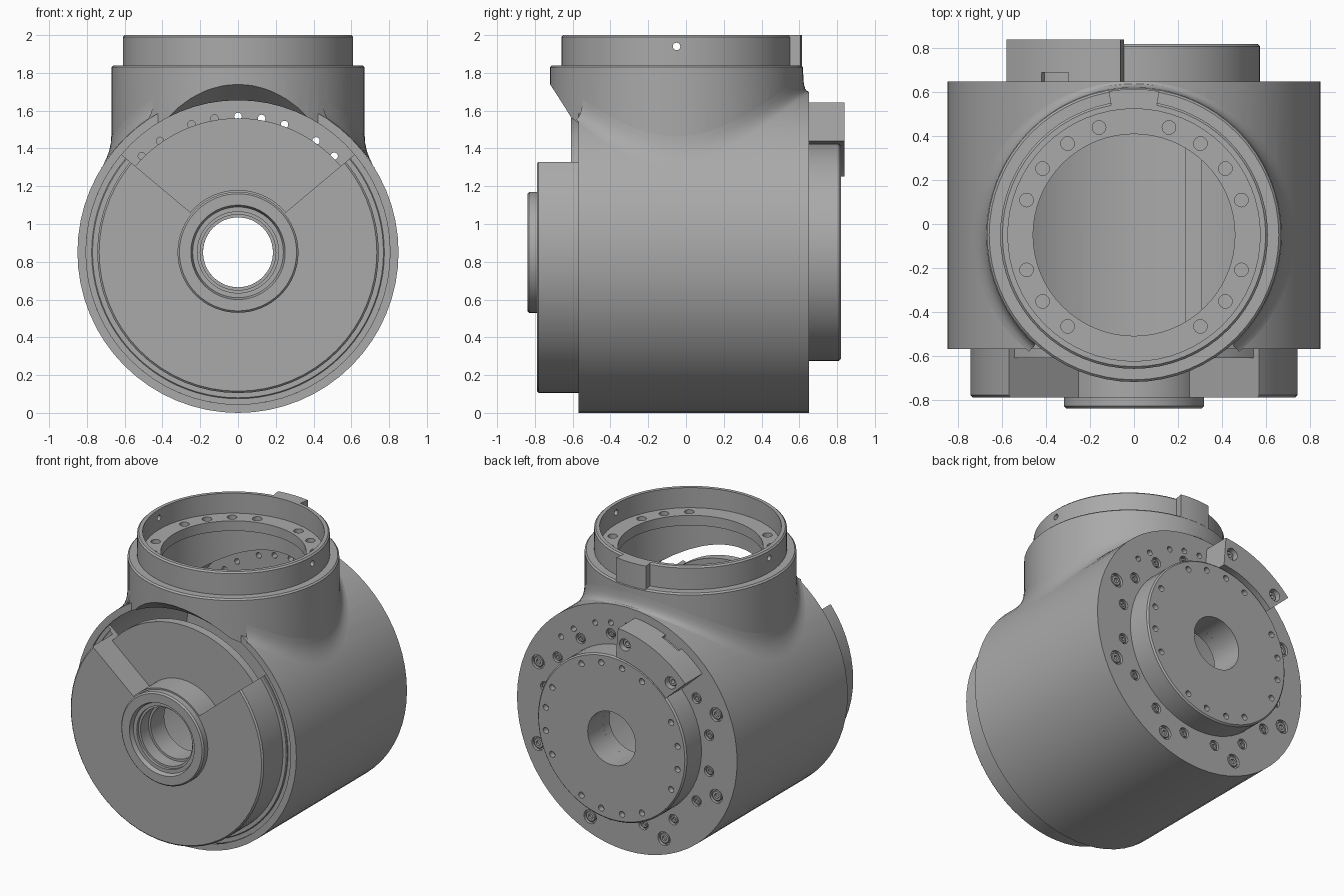
import bpy, bmesh, math
from math import sin, cos, radians, pi

if "Cube" in bpy.data.objects:
    bpy.data.objects.remove(bpy.data.objects["Cube"])

ZC = 0.85     # height of the horizontal axis
YC = -0.05    # depth of the vertical axis

grey = bpy.data.materials.new("machined grey")
grey.use_nodes = True
colour = (0.4, 0.4, 0.4, 1)
grey.diffuse_color = colour
grey.node_tree.nodes["Principled BSDF"].inputs["Base Color"].default_value = colour


def make_object(name, bm):
    bmesh.ops.remove_doubles(bm, verts=bm.verts, dist=1e-5)
    bmesh.ops.recalc_face_normals(bm, faces=bm.faces)
    mesh = bpy.data.meshes.new(name)
    bm.to_mesh(mesh)
    bm.free()
    mesh.materials.append(grey)
    obj = bpy.data.objects.new(name, mesh)
    bpy.context.collection.objects.link(obj)
    return obj


def lathe(name, profile, axis="Y", centre=(0, ZC), segs=64, span=(0, 360)):
    """Turn a closed (radius, position) profile about the y or z axis."""
    full = span[1] - span[0] == 360
    count = segs if full else segs + 1
    bm = bmesh.new()
    rings = []
    for i in range(count):
        t = radians(span[0] + (span[1] - span[0]) * i / segs)
        ring = []
        for r, a in profile:
            u, v = centre[0] + r * cos(t), centre[1] + r * sin(t)
            ring.append(bm.verts.new((u, a, v) if axis == "Y" else (u, v, a)))
        rings.append(ring)
    n = len(profile)
    for i in range(segs):
        p, q = rings[i], rings[(i + 1) % count]
        for j in range(n):
            k = (j + 1) % n
            if profile[j][0] == 0 and profile[k][0] == 0:
                continue
            quad = [p[j], p[k], q[k], q[j]]
            if profile[j][0] == 0:
                quad = [p[j], p[k], q[k]]
            elif profile[k][0] == 0:
                quad = [p[j], p[k], q[j]]
            bm.faces.new(quad)
    if not full:
        bm.faces.new(rings[0])
        bm.faces.new(rings[-1])
    return make_object(name, bm)


def disc(name, r, a, b, **kw):
    return lathe(name, [(0, a), (r, a), (r, b), (0, b)], **kw)


def tube(name, r0, r1, a, b, c=0.0, **kw):
    """Ring with an optional chamfer c on its outer edge at end b."""
    s = c if b > a else -c
    rim = [(r1, b - s), (r1 - c, b)] if c else [(r1, b)]
    return lathe(name, [(r0, a), (r1, a)] + rim + [(r0, b)], **kw)


def polar(r, deg):
    return (r * cos(radians(deg)), ZC + r * sin(radians(deg)))


def boolean(obj, others, op="DIFFERENCE"):
    for other in others[1:]:
        other.data.transform(other.matrix_world)
    bpy.ops.object.select_all(action="DESELECT")
    for o in others:
        o.select_set(True)
    bpy.context.view_layer.objects.active = others[0]
    if len(others) > 1:
        bpy.ops.object.join()
    tool = others[0]
    mod = obj.modifiers.new("cut", "BOOLEAN")
    mod.operation, mod.solver, mod.object = op, "EXACT", tool
    bpy.context.view_layer.objects.active = obj
    bpy.ops.object.modifier_apply(modifier=mod.name)
    bpy.data.objects.remove(tool)


# Housing: horizontal drum joined with the vertical neck, whose front overhang is coned
housing = disc("housing", 0.85, -0.57, 0.65)
neck = lathe("neck", [(0, 0.9), (0.67, 0.9), (0.67, 1.83), (0.66, 1.84), (0.61, 1.84),
                      (0.61, 1.99), (0.6, 2), (0, 2)], axis="Z", centre=(0, YC))
boolean(neck, [lathe("cone_cut", [(0, -0.569), (0.775, -0.569), (0.92, -0.76), (0, -0.76)])])
boolean(housing, [neck], "UNION")

# Key block behind the upper collar
key = tube("key", 0.59, 0.665, 1.8, 2, axis="Z", centre=(0, YC), segs=4, span=(80, 100))
boolean(housing, [key], "UNION")

# Hollow interior and stepped neck opening
boolean(housing, [disc("cavity", 0.805, -0.65, 0.58)])
boolean(housing, [lathe("neck_bore", [(0, 1.0), (0.52, 1.0), (0.52, 1.79), (0.46, 1.79),
                                      (0.46, 1.86), (0.575, 1.86), (0.575, 2.1), (0, 2.1)],
                        axis="Z", centre=(0, YC))])

# Holes in the neck ledge, across the collar, and through the back wall
cutters = [disc("bore", 0.185, 0.4, 0.9, segs=48)]
for deg in range(0, 360, 18):
    if deg not in (0, 90, 180, 252, 270, 288):
        x, y = 0.515 * cos(radians(deg)), YC + 0.515 * sin(radians(deg))
        cutters.append(disc("ledge_hole", 0.031, 1.81, 1.9, axis="Z", centre=(x, y), segs=16))
pin = disc("pin_hole", 0.02, -0.8, 0.8, axis="Z", centre=(0, 0), segs=12)
for v in pin.data.vertices:
    x, y, z = v.co
    v.co = (z, y + YC, 1.94 - x)
cutters.append(pin)
for off in (0, 10, 20, 35, 45):
    for deg in {90 - off, 90 + off}:
        cutters.append(disc("wall_hole", 0.02, 0.5, 0.7, centre=polar(0.72, deg), segs=12))

# Countersunk screws around the back wall: large outer row, small inner row
screws = [(22.5 + 45 * k, 0.745, 0.048) for k in range(8) if k not in (1, 2)]
screws += [(11.25 + 22.5 * k, 0.645, 0.036) for k in range(16) if k not in (4, 5)]
for deg, r, size in screws:
    c = polar(r, deg)
    cutters.append(disc("screw_seat", size, 0.63, 0.7, centre=c, segs=20))
    tube("screw_head", size * 0.35, size * 0.75, 0.625, 0.645, 0.004, centre=c, segs=18)
boolean(housing, cutters)

# Fillet where the neck meets the drum
bm = bmesh.new()
rows = []
for i in range(65):
    t = radians(-48 + 276 * i / 64)
    d = 0.03 + 0.035 * cos(t) ** 2

    def drum_z(r):
        return ZC + math.sqrt(0.85 ** 2 - (r * cos(t)) ** 2)
    ctrl = [(0.671, drum_z(0.67) + 0.09), (0.671, drum_z(0.67)), (0.67 + d, drum_z(0.67 + d))]
    row = []
    for j in range(6):
        s = j / 5
        w = ((1 - s) ** 2, 2 * s * (1 - s), s * s)
        r = sum(a * p[0] for a, p in zip(w, ctrl))
        z = sum(a * p[1] for a, p in zip(w, ctrl))
        row.append(bm.verts.new((r * cos(t), YC + r * sin(t), z + 0.001)))
    rows.append(row)
for p, q in zip(rows, rows[1:]):
    for j in range(5):
        bm.faces.new((p[j], q[j], q[j + 1], p[j + 1]))
make_object("neck_fillet", bm)

# Front cover with a recessed upper sector and a gap above it
cover = tube("front_cover", 0.2, 0.745, -0.55, -0.79, 0.01)
boolean(cover, [tube("sector_cut", 0.33, 0.95, -0.9, -0.61, segs=32, span=(40, 140))])
boolean(cover, [tube("gap_cut", 0.71, 0.95, -0.7, -0.5, segs=32, span=(40, 140))])
tube("cover_flange", 0.72, 0.815, -0.53, -0.555, 0.01, span=(140, 400))
tube("cover_lip", 0.74, 0.775, -0.53, -0.568, 0.005, span=(140, 400))

# Front hub with stepped bore
lathe("front_hub", [(0.2, -0.55), (0.32, -0.55), (0.32, -0.83), (0.31, -0.84), (0.25, -0.84),
                    (0.24, -0.81), (0.215, -0.81), (0.215, -0.75), (0.2, -0.75), (0.2, -0.7),
                    (0.185, -0.7), (0.185, -0.55)])

# Back output disc with groups of four holes
output = tube("output_disc", 0.185, 0.575, 0.6, 0.82, 0.01)
boolean(output, [disc("disc_hole", 0.021, 0.78, 0.9, centre=polar(0.515, quarter + off), segs=14)
                 for quarter in range(0, 360, 90) for off in (-27, -9, 9, 27)])

# Curved stop block on the back, with stepped ends and bolts
stop = tube("stop_block", 0.59, 0.795, 0.64, 0.84, segs=16, span=(94.5, 137))
boolean(stop, [disc("bolt_seat", 0.042, 0.78, 0.9, centre=polar(0.7, deg), segs=20)
               for deg in (99.5, 132)])
boolean(stop, [tube("side_slot", 0.77, 0.85, 0.6, 0.69, segs=6, span=(112, 122))])
for deg in (99.5, 132):
    tube("stop_bolt", 0.014, 0.032, 0.77, 0.815, 0.004, centre=polar(0.7, deg), segs=18)

# Smooth shading with sharp edges kept
bpy.ops.object.select_all(action="DESELECT")
for o in bpy.context.scene.objects:
    if o.type == "MESH":
        o.select_set(True)
        bpy.context.view_layer.objects.active = o
bpy.ops.object.shade_smooth_by_angle(angle=radians(30))
